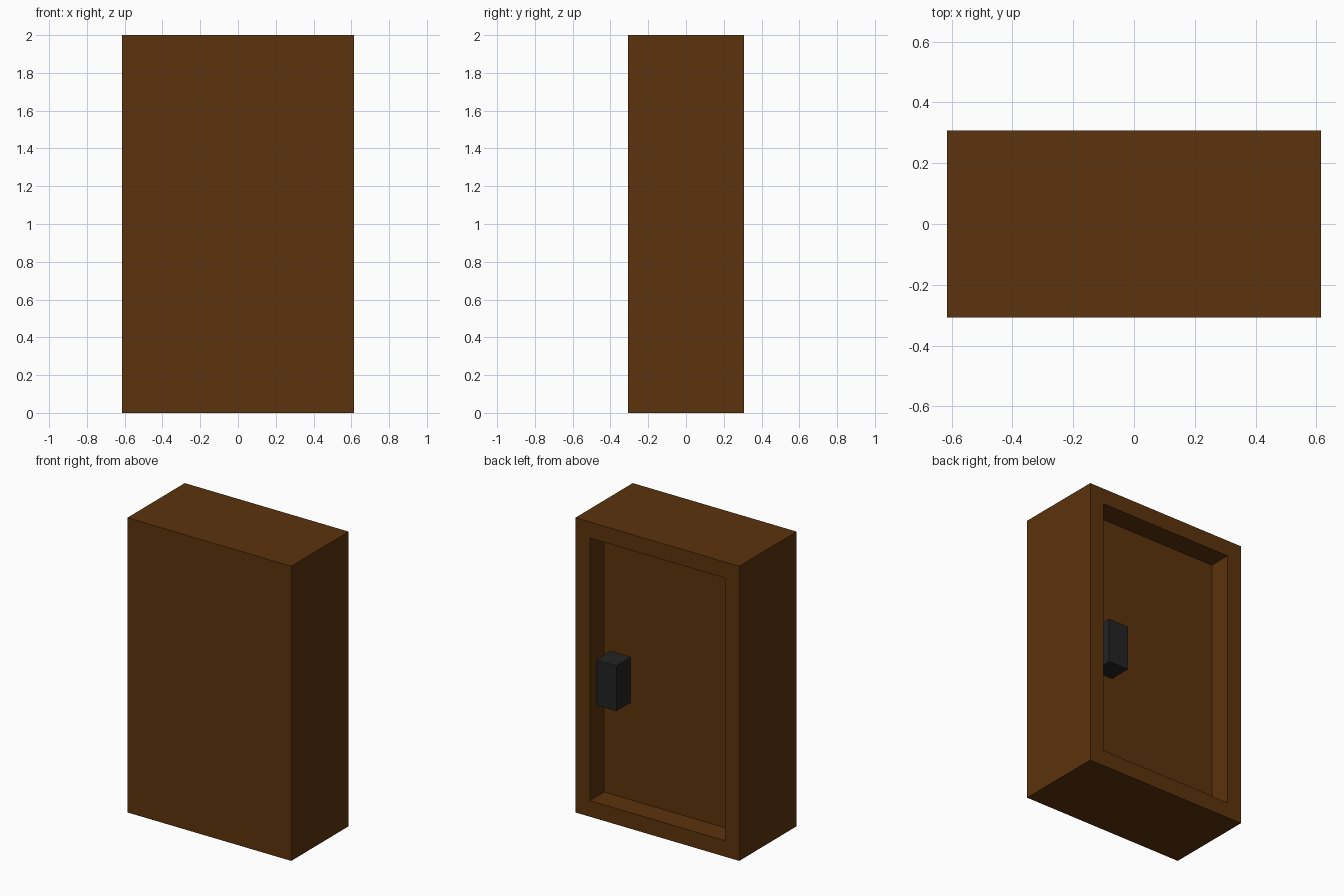
import bpy
import bmesh
from mathutils import Matrix, Vector

cube = bpy.data.objects.get("Cube")
if cube:
    bpy.data.objects.remove(cube, do_unlink=True)

U = 2 / 13  # design grid unit: the body is 8 x 4 x 13 units


def material(name, rgb):
    mat = bpy.data.materials.new(name)
    mat.use_nodes = True
    color = (*rgb, 1.0)
    mat.diffuse_color = color
    bsdf = next(n for n in mat.node_tree.nodes if n.type == "BSDF_PRINCIPLED")
    bsdf.inputs["Base Color"].default_value = color
    bsdf.inputs["Roughness"].default_value = 0.8
    return mat


def box(name, size, center, mat, shape=None):
    bm = bmesh.new()
    bmesh.ops.create_cube(bm, size=1.0)
    bm.transform(Matrix.Translation(center) @ Matrix.Diagonal((*size, 1.0)))
    if shape:
        shape(bm)
    mesh = bpy.data.meshes.new(name)
    bm.to_mesh(mesh)
    bm.free()
    mesh.materials.append(mat)
    obj = bpy.data.objects.new(name, mesh)
    bpy.context.collection.objects.link(obj)
    return obj


def recess_back(bm):
    # Frame one unit wide around a panel sunk one unit into the back
    bm.normal_update()
    back = max(bm.faces, key=lambda f: f.normal.y)
    bmesh.ops.inset_region(bm, faces=[back], thickness=U)
    panel = bmesh.ops.extrude_face_region(bm, geom=[back])["geom"]
    bmesh.ops.translate(bm, vec=Vector((0, -U, 0)),
                        verts=[v for v in panel if isinstance(v, bmesh.types.BMVert)])
    if back.is_valid:
        bmesh.ops.delete(bm, geom=[back], context="FACES_ONLY")
    bmesh.ops.recalc_face_normals(bm, faces=bm.faces)


brown = material("dark brown wood", (0.107, 0.033, 0.004))
black = material("black handle", (0.0168, 0.0168, 0.0168))

# Solid body with recessed back panel
box("body", (8 * U, 4 * U, 13 * U), (0, 0, 6.5 * U), brown, recess_back)

# Handle block in the recess, against the frame and flush with the back
box("handle", (U, U, 2 * U), (2.5 * U, 1.5 * U, 6 * U), black)
